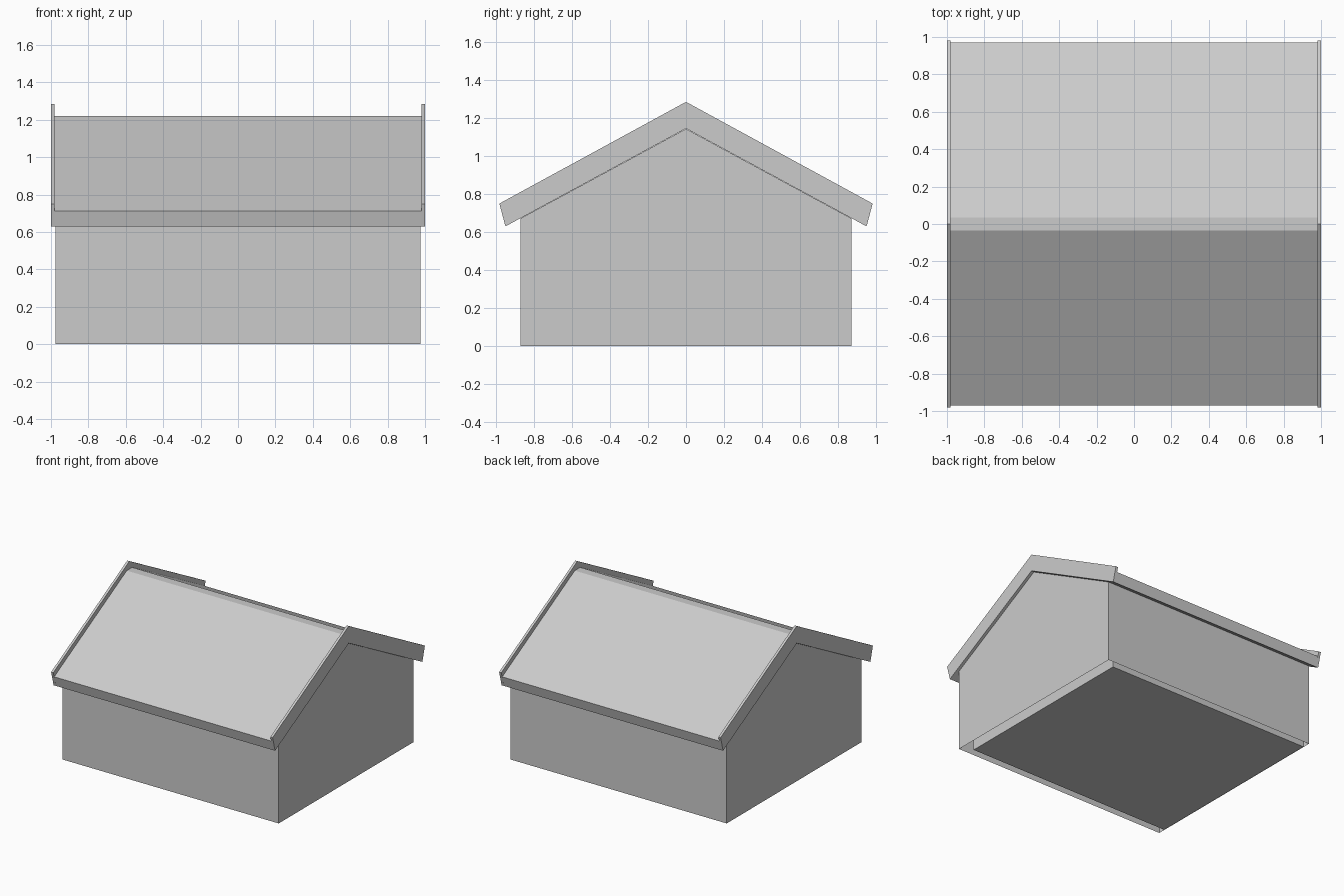
import bpy
import bmesh

if "Cube" in bpy.data.objects:
    bpy.data.objects.remove(bpy.data.objects["Cube"])

grey = bpy.data.materials.new("light grey")
grey.diffuse_color = (0.6, 0.6, 0.6, 1)
grey.use_nodes = True
grey.node_tree.nodes["Principled BSDF"].inputs["Base Color"].default_value = grey.diffuse_color


def extrude_profile(name, profile, x0, x1, skip=()):
    """Extrude a (y, z) outline along x; skip lists outline edges left open."""
    bm = bmesh.new()
    a = [bm.verts.new((x0, y, z)) for y, z in profile]
    b = [bm.verts.new((x1, y, z)) for y, z in profile]
    n = len(profile)
    bm.faces.new(a)
    bm.faces.new(b[::-1])
    for i in range(n):
        if i not in skip:
            j = (i + 1) % n
            bm.faces.new((a[i], b[i], b[j], a[j]))
    bmesh.ops.recalc_face_normals(bm, faces=bm.faces[:])
    mesh = bpy.data.meshes.new(name)
    bm.to_mesh(mesh)
    bm.free()
    mesh.materials.append(grey)
    obj = bpy.data.objects.new(name, mesh)
    bpy.context.collection.objects.link(obj)
    return obj


def mirrored(half):
    """Complete a symmetric outline from its +y points."""
    return half + [(-y, z) for y, z in reversed(half) if y > 0]


# Gabled walls, open underneath
extrude_profile("walls", [(-0.87, 0), (0.87, 0), (0.87, 0.672), (0, 1.143), (-0.87, 0.672)],
                -0.977, 0.977, skip=(0,))

# Inner floor block, set in from the walls
extrude_profile("floor_block", [(-0.81, 0), (0.81, 0), (0.81, 0.6), (-0.81, 0.6)],
                -0.974, 0.885)

# Roof slab with a flat strip along the ridge
extrude_profile("roof", [(0, 1.145), (0.95, 0.63), (0.971, 0.712), (0.035, 1.221),
                         (-0.035, 1.221), (-0.971, 0.712), (-0.95, 0.63)],
                -0.98, 0.98)

# Raised boards on both gable ends
board = [(0, 1.145), (0.95, 0.63), (0.982, 0.75), (0, 1.285), (-0.982, 0.75), (-0.95, 0.63)]
for side, x0, x1 in (("left", -1, -0.98), ("right", 0.98, 1)):
    extrude_profile(side + "_gable_board", board, x0, x1)
